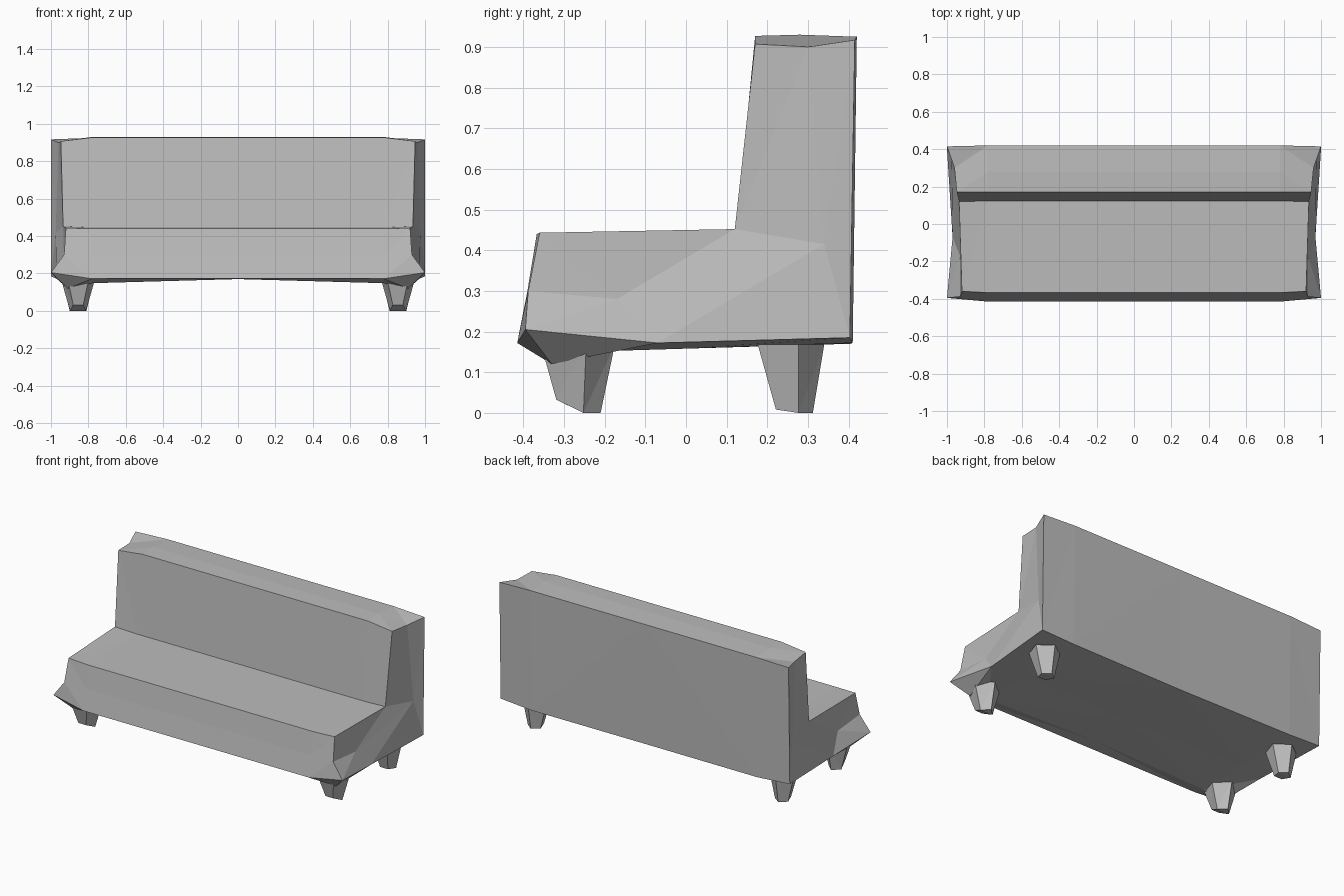
import bpy, bmesh, math

if "Cube" in bpy.data.objects:
    bpy.data.objects.remove(bpy.data.objects["Cube"])

grey = bpy.data.materials.new("plain grey")
grey.diffuse_color = (0.5, 0.5, 0.5, 1)
grey.use_nodes = True
grey.node_tree.nodes["Principled BSDF"].inputs["Base Color"].default_value = grey.diffuse_color


def finish(name, bm):
    bmesh.ops.triangulate(bm, faces=bm.faces[:])
    bmesh.ops.recalc_face_normals(bm, faces=bm.faces[:])
    mesh = bpy.data.meshes.new(name)
    bm.to_mesh(mesh)
    bm.free()
    mesh.materials.append(grey)
    ob = bpy.data.objects.new(name, mesh)
    bpy.context.collection.objects.link(ob)


# Bench body: side profile lofted from the middle to a flared, faceted end
MIDDLE = [(-.415, .172), (-.39, .30), (-.367, .44), (.123, .445), (.17, .927),
          (.28, .93), (.42, .925), (.405, .17), (-.05, .17), (-.33, .17)]
SHOULDER_BOTTOM = {7: (.41, .172), 8: (0, .158), 9: (-.33, .148)}
END = [(1, -.395, .205), (.93, -.388, .30), (.92, -.36, .443), (.935, .12, .452),
       (.947, .17, .907), (.96, .30, .90), (1, .415, .917), (1, .403, .185),
       (.97, -.07, .172), (.91, -.33, .12)]
INNER = [(.93, -.17, .28), (.975, .34, .415)]      # dents on the end face
CAP = [(1, 2, 3, 10), (10, 3, 11), (3, 4, 5, 11), (11, 5, 6), (11, 6, 7),
       (11, 7, 8), (10, 11, 8), (10, 8, 0), (0, 1, 10), (0, 8, 9)]

bm = bmesh.new()
mid = [bm.verts.new((0, y, z)) for y, z in MIDDLE]
for s in (-1, 1):
    shoulder = [bm.verts.new((s * .78, *SHOULDER_BOTTOM.get(i, p)))
                for i, p in enumerate(MIDDLE)]
    end = [bm.verts.new((s * x, y, z)) for x, y, z in END + INNER]
    for a, b in ((mid, shoulder), (shoulder, end)):
        for i in range(10):
            j = (i + 1) % 10
            bm.faces.new((a[i], a[j], b[j], b[i]))
    for f in CAP:
        bm.faces.new([end[i] for i in f])
finish("bench_body", bm)


# Stubby five-sided tapered legs
def leg(name, s, y_top, y_foot, r_top, r_foot, lift):
    bm = bmesh.new()
    rings = []
    for y, z, (rx, ry) in ((y_top, .168, r_top), (y_foot, 0, r_foot)):
        ring = []
        for k in range(5):
            a = math.tau * k / 5 + .3
            c, d = math.cos(a), math.sin(a)
            dz = lift * max(0, -d) if z == 0 else 0
            ring.append(bm.verts.new((s * (.855 + rx * c), y + ry * d, z + dz)))
        rings.append(ring)
    top, foot = rings
    for i in range(5):
        j = (i + 1) % 5
        bm.faces.new((top[i], top[j], foot[j], foot[i]))
    bm.faces.new(top)
    bm.faces.new(foot)
    finish(name, bm)


for side, s in (("left", -1), ("right", 1)):
    leg("front_leg_" + side, s, -.275, -.27, (.095, .10), (.045, .06), .04)
    leg("back_leg_" + side, s, .25, .262, (.09, .09), (.047, .05), .01)
